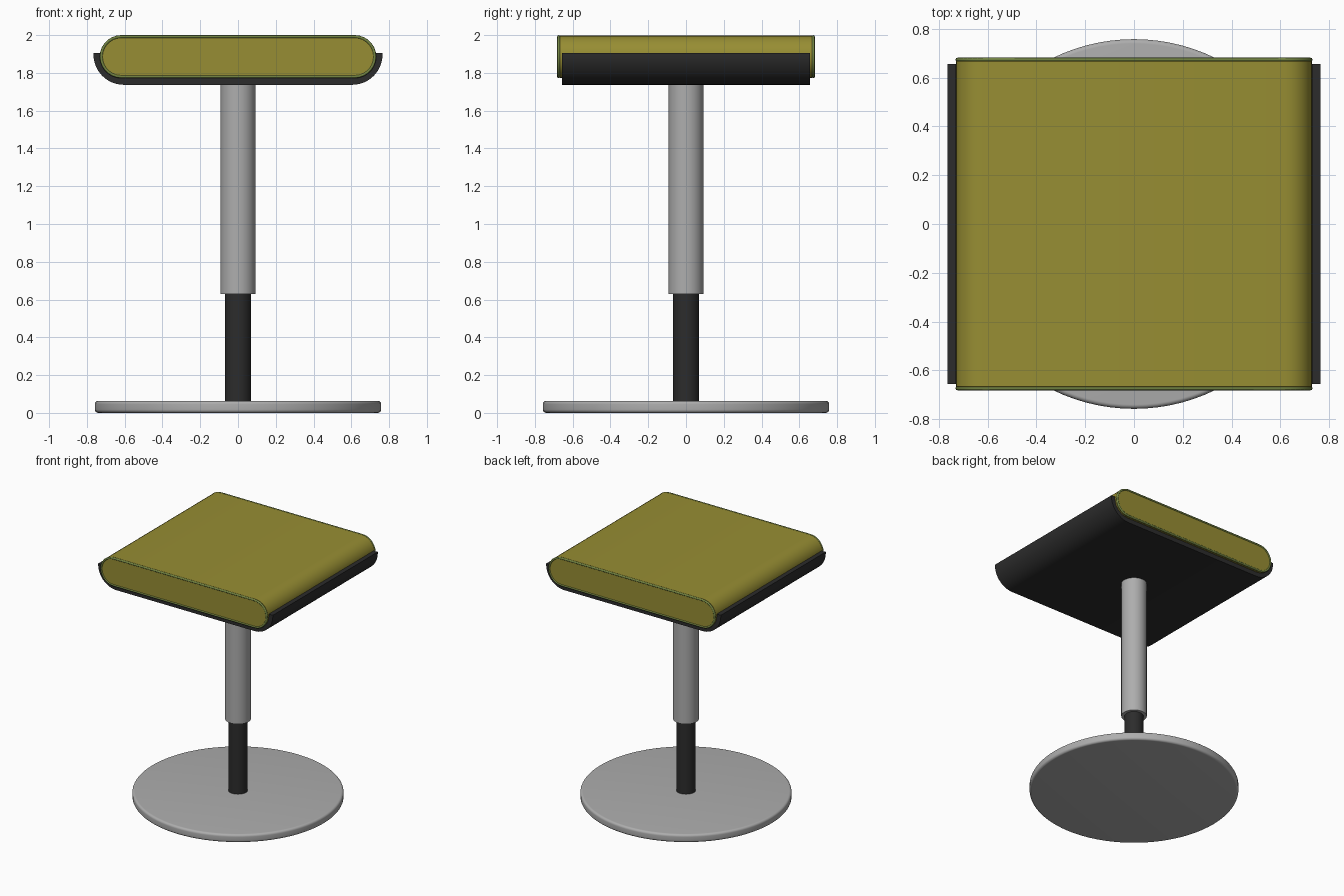
import bpy, bmesh, math

if "Cube" in bpy.data.objects:
    bpy.data.objects.remove(bpy.data.objects["Cube"])


def material(name, rgb):
    m = bpy.data.materials.new(name)
    m.diffuse_color = (*rgb, 1)
    m.use_nodes = True
    m.node_tree.nodes["Principled BSDF"].inputs["Base Color"].default_value = m.diffuse_color
    return m


OLIVE = material("olive fabric", (0.31, 0.27, 0.033))
PIPING = material("green piping", (0.17, 0.23, 0.055))
BLACK = material("black plastic", (0.025, 0.025, 0.025))
METAL = material("grey metal", (0.42, 0.42, 0.42))


def finish(name, bm, mat, angle=35):
    bmesh.ops.recalc_face_normals(bm, faces=bm.faces[:])
    me = bpy.data.meshes.new(name)
    bm.to_mesh(me)
    bm.free()
    me.materials.append(mat)
    ob = bpy.data.objects.new(name, me)
    bpy.context.collection.objects.link(ob)
    bpy.ops.object.select_all(action='DESELECT')
    ob.select_set(True)
    bpy.context.view_layer.objects.active = ob
    bpy.ops.object.shade_smooth_by_angle(angle=math.radians(angle))
    return ob


def lathe(name, profile, mat, n=64):
    """Closed solid of revolution from (radius, z) points."""
    bm = bmesh.new()
    rings = [[bm.verts.new((r * math.cos(2 * math.pi * i / n),
                            r * math.sin(2 * math.pi * i / n), z))
              for i in range(n)] for r, z in profile]
    for a, b in zip(rings, rings[1:]):
        for i in range(n):
            j = (i + 1) % n
            bm.faces.new((a[i], a[j], b[j], b[i]))
    bm.faces.new(rings[0])
    bm.faces.new(rings[-1])
    return finish(name, bm, mat)


def arc(cx, cz, r, a0, a1, n=14):
    return [(cx + r * math.cos(math.radians(a0 + (a1 - a0) * i / n)),
             cz + r * math.sin(math.radians(a0 + (a1 - a0) * i / n)))
            for i in range(n + 1)]


def loft(name, sections, mat):
    """Join equal (x, z) outlines placed at successive y, capping both ends."""
    bm = bmesh.new()
    rings = [[bm.verts.new((x, y, z)) for x, z in pts] for y, pts in sections]
    for a, b in zip(rings, rings[1:]):
        for i in range(len(a)):
            j = (i + 1) % len(a)
            bm.faces.new((a[i], a[j], b[j], b[i]))
    bm.faces.new(rings[0])
    bm.faces.new(rings[-1])
    return finish(name, bm, mat)


# Cushion: stadium section, with the ends slightly softened
CX, CZ, R = 0.618, 1.886, 0.112


def stadium(r):
    return arc(CX, CZ, r, -90, 90) + arc(-CX, CZ, r, 90, 270)


loft("cushion", [(-0.677, stadium(R - 0.012)), (-0.667, stadium(R)),
                 (0.667, stadium(R)), (0.677, stadium(R - 0.012))], OLIVE)

# Piping around both cushion ends
for side, y in (("front", -0.674), ("back", 0.674)):
    bm = bmesh.new()
    path, k = stadium(R - 0.006), 8
    rings = []
    for x, z in path:
        cx = max(-CX, min(CX, x))
        dx, dz = (x - cx) / (R - 0.006), (z - CZ) / (R - 0.006)
        rings.append([bm.verts.new((x + dx * 0.008 * math.cos(t),
                                    y + 0.008 * math.sin(t),
                                    z + dz * 0.008 * math.cos(t)))
                      for t in (2 * math.pi * q / k for q in range(k))])
    for i in range(len(rings)):
        a, b = rings[i], rings[(i + 1) % len(rings)]
        for q in range(k):
            bm.faces.new((a[q], a[(q + 1) % k], b[(q + 1) % k], b[q]))
    finish(side + "_piping", bm, PIPING, 60)

# Curved seat shell: open U section under the cushion
SX, SZ, RO, RI = 0.605, 1.897, 0.16, 0.125
outer = [(-0.765, 1.905)] + arc(-SX, SZ, RO, 180, 270) \
    + arc(SX, SZ, RO, 270, 360) + [(0.765, 1.905)]
inner = [(0.73, 1.905)] + arc(SX, SZ, RI, 0, -90) \
    + arc(-SX, SZ, RI, 270, 180) + [(-0.73, 1.905)]
loft("seat_shell", [(-0.657, outer + inner), (0.657, outer + inner)], BLACK)

# Telescopic column
lathe("upper_column", [(0.0925, 0.63), (0.0925, 1.75)], METAL)
lathe("lower_column", [(0.069, 0.05), (0.069, 0.70)], BLACK)

# Round base plate with rounded rim
rim = arc(0.74, 0.018, 0.018, -90, 0, 6) + arc(0.74, 0.046, 0.018, 0, 90, 6)
lathe("base_plate", rim, METAL, 96)
